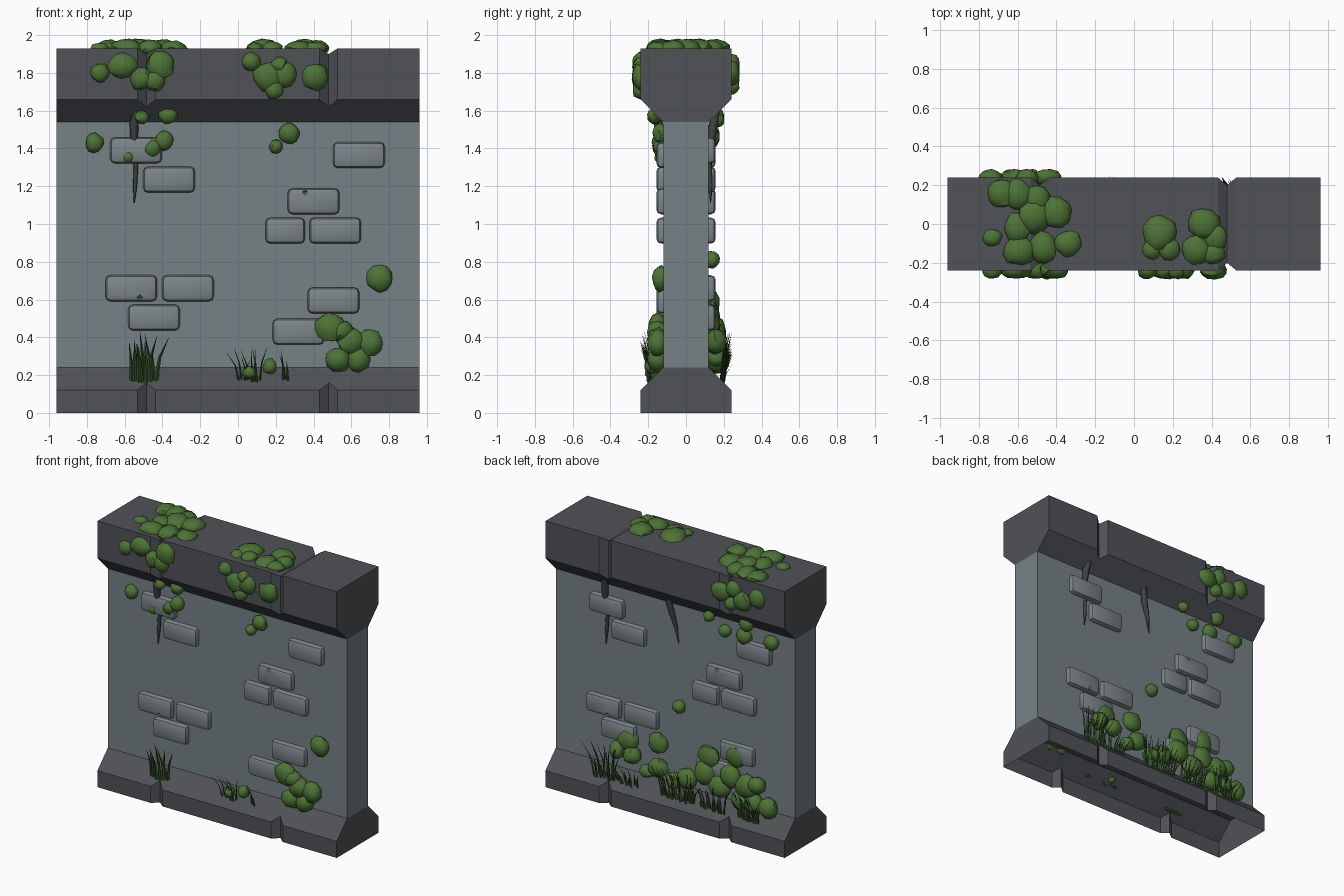
import bpy, bmesh, math, random
from mathutils import Vector, Matrix

if "Cube" in bpy.data.objects:
    bpy.data.objects.remove(bpy.data.objects["Cube"])

random.seed(4)


def mat(name, rgb):
    m = bpy.data.materials.new(name)
    m.diffuse_color = (*rgb, 1)
    m.use_nodes = True
    m.node_tree.nodes["Principled BSDF"].inputs["Base Color"].default_value = m.diffuse_color
    return m


TRIM = mat("dark trim stone", (0.08, 0.084, 0.095))
WALL = mat("wall stone", (0.18, 0.222, 0.235))
BRICK = mat("brick stone", (0.2, 0.236, 0.25))
MOSS = mat("moss green", (0.075, 0.17, 0.038))
GRASS = mat("grass green", (0.035, 0.085, 0.022))
ROOT = mat("root grey", (0.05, 0.055, 0.055))


def finish(bm, name, material, smooth=None):
    me = bpy.data.meshes.new(name)
    bm.to_mesh(me)
    bm.free()
    ob = bpy.data.objects.new(name, me)
    bpy.context.collection.objects.link(ob)
    me.materials.append(material)
    if smooth:
        bpy.ops.object.select_all(action='DESELECT')
        ob.select_set(True)
        bpy.context.view_layer.objects.active = ob
        bpy.ops.object.shade_smooth_by_angle(angle=math.radians(smooth))
    return ob


def loft(name, material, full, cut):
    """Run a half profile (y, z) along x, with V grooves at two stations."""
    stations = [(-0.96, full)]
    for c in (-0.485, 0.48):
        stations += [(c - 0.048, full), (c, cut), (c + 0.048, full)]
    stations.append((0.96, full))
    bm = bmesh.new()
    rows = []
    for x, half in stations:
        pts = half + [(-y, z) for y, z in reversed(half)]
        rows.append([bm.verts.new((x, y, z)) for y, z in pts])
    for a, b in zip(rows, rows[1:]):
        for i in range(len(a) - 1):
            bm.faces.new((a[i], a[i + 1], b[i + 1], b[i]))
    bm.faces.new(rows[0])
    bm.faces.new(rows[-1])
    bmesh.ops.recalc_face_normals(bm, faces=bm.faces)
    return finish(bm, name, material)


# Base (open underneath), slab and cap
W, T, D = 0.12, 0.24, 0.04
loft("base", TRIM, [(T, 0), (T, 0.12), (W, 0.24)],
     [(T - D, 0), (T - D, 0.12 + D), (W, 0.24)])
slab = [(W, 0.24), (W, 1.54)]
loft("wall_slab", WALL, slab, slab)
loft("cap", TRIM, [(W, 1.54), (T, 1.66), (T, 1.93)],
     [(W, 1.54), (T - D, 1.66 - D), (T - D, 1.90)])

# Raised bricks, repeated on the back by a half turn
bricks = [(-0.54, 1.39), (-0.365, 1.235), (0.64, 1.365), (0.4, 1.12),
          (0.25, 0.965), (0.515, 0.965), (-0.565, 0.66), (-0.265, 0.66),
          (-0.445, 0.505), (0.505, 0.595), (0.32, 0.43)]
bm = bmesh.new()
for s in (1, -1):
    for x, z in bricks:
        w = 0.21 if x == 0.25 else 0.274
        m = Matrix.Translation((s * x, -s * 0.115, z)) @ Matrix.Diagonal((w, 0.084, 0.138, 1))
        bmesh.ops.create_cube(bm, size=1, matrix=m)
bmesh.ops.bevel(bm, geom=bm.edges[:], offset=0.026, segments=2, profile=0.5, affect='EDGES')
brick_ob = finish(bm, "bricks", BRICK, 25)

# Chips knocked out of two bricks on each side
bm = bmesh.new()
for s in (1, -1):
    for x, z in ((0.355, 1.17), (-0.52, 0.61)):
        m = Matrix.Translation((s * x, -s * 0.165, z))
        bmesh.ops.create_cone(bm, cap_ends=True, segments=4, radius1=0.038,
                              radius2=0.004, depth=0.06,
                              matrix=m @ Matrix.Rotation(-s * math.pi / 2, 4, 'X'))
cutter = finish(bm, "chip_cutter", BRICK)
cutter.hide_render = True
mod = brick_ob.modifiers.new("chips", 'BOOLEAN')
mod.operation, mod.object, mod.solver = 'DIFFERENCE', cutter, 'EXACT'
bpy.context.view_layer.objects.active = brick_ob
bpy.ops.object.modifier_apply(modifier=mod.name)
bpy.data.objects.remove(cutter)


# Moss: lumpy flattened balls
def blob(bm, pos, r, axis, flat):
    scale = [r * random.uniform(0.92, 1.1) for _ in range(3)]
    scale[axis] = flat
    rot = Matrix.Rotation(random.uniform(0, 6.28), 4, Vector((0.3, 0.5, 0.8)).normalized())
    res = bmesh.ops.create_icosphere(bm, subdivisions=2, radius=1)
    for v in res["verts"]:
        p = rot @ (v.co * random.uniform(0.9, 1.08))
        v.co = Vector(pos) + Vector([p[i] * scale[i] for i in range(3)])


def moss(name, y, flat, spots):
    bm = bmesh.new()
    for x, z, r in spots:
        blob(bm, (x, y, z), r, 1, min(flat, r))
    finish(bm, name, MOSS, 40)


moss("cap_moss_front", -0.24, 0.045, [
    (-0.73, 1.8, .052), (-0.61, 1.84, .075), (-0.51, 1.77, .065), (-0.41, 1.84, .07),
    (-0.44, 1.76, .055), (0.07, 1.86, .055), (0.16, 1.78, .08), (0.25, 1.79, .07),
    (0.19, 1.71, .05), (0.41, 1.78, .07), (0.22, 1.84, .045)])
moss("cap_moss_back", 0.24, 0.045, [
    (-0.45, 1.8, .07), (-0.55, 1.84, .065), (-0.62, 1.77, .07),
    (-0.74, 1.82, .065), (-0.53, 1.73, .05)])
moss("ledge_moss_front", -0.165, 0.04, [
    (0.24, 1.64, .038), (-0.51, 1.565, .04), (-0.37, 1.575, .047)])
moss("ledge_moss_back", 0.165, 0.04, [(-0.3, 1.55, .038), (-0.6, 1.57, .05)])
moss("wall_moss_front", -0.135, 0.045, [
    (-0.76, 1.43, .05), (-0.58, 1.355, .033), (-0.45, 1.4, .048), (-0.39, 1.44, .052),
    (0.27, 1.48, .055), (0.2, 1.41, .04), (0.75, 0.71, .075)])
moss("wall_moss_back", 0.135, 0.045, [
    (-0.41, 1.46, .045), (-0.56, 1.46, .055), (-0.78, 1.47, .055), (-0.04, 0.81, .05),
    (0.37, 0.46, .08), (0.13, 0.5, .07), (-0.28, 0.51, .08), (-0.5, 0.57, .075)])
moss("base_moss_front", -0.15, 0.055, [
    (0.49, 0.45, .08), (0.55, 0.43, .06), (0.6, 0.38, .08), (0.7, 0.37, .075),
    (0.53, 0.28, .065), (0.64, 0.28, .065)])
moss("base_tuft_moss", -0.18, 0.04, [(0.06, 0.215, .038), (0.17, 0.245, .042)])
moss("base_moss_back", 0.16, 0.055, [
    (0.44, 0.38, .06), (0.32, 0.37, .06), (0.11, 0.34, .07), (0.2, 0.29, .05),
    (-0.02, 0.28, .06), (-0.12, 0.32, .07), (-0.26, 0.4, .08), (-0.38, 0.33, .08),
    (-0.47, 0.43, .08), (-0.6, 0.39, .085), (-0.68, 0.42, .06), (-0.55, 0.28, .075),
    (-0.66, 0.28, .07), (-0.77, 0.28, .075)])
bm = bmesh.new()
for x, y, r in [(-0.73, -.07, .05), (-0.68, .16, .075), (-0.6, .15, .08), (-0.5, .13, .075),
                (-0.52, .04, .09), (-0.4, .06, .08), (-0.6, -.02, .075), (-0.59, -.14, .085),
                (-0.47, -.12, .08), (-0.34, -.1, .07), (0.13, -.05, .085), (0.18, -.13, .06),
                (0.09, -.13, .05), (0.36, 0, .085), (0.32, -.13, .075), (0.42, -.07, .07),
                (0.41, -.15, .06)]:
    blob(bm, (x, y, 1.93), r, 2, r * 0.6)
finish(bm, "top_moss", MOSS, 40)


# Grass: thin bent three-sided blades leaning away from the wall
def tuft(bm, side, x0, x1, count, height, width):
    for i in range(count):
        x = x0 + (x1 - x0) * (i + 0.5) / count
        h = height * random.uniform(0.55, 1)
        lean = random.uniform(-0.05, 0.05) + 0.45 * (x - (x0 + x1) / 2)
        y = random.uniform(0.175, 0.2)
        rings = []
        for t, k in ((0, 1), (0.55, 0.7), (1, 0.05)):
            c = Vector((x + lean * t * t, side * (y + 0.045 * t * t), 0.16 + h * t))
            rings.append([bm.verts.new(c + Vector((dx * width * k, side * dy * width * k, 0)))
                          for dx, dy in ((-0.5, 0), (0.5, 0), (0, 0.4))])
        for a, b in zip(rings, rings[1:]):
            for j in range(3):
                bm.faces.new((a[j], a[(j + 1) % 3], b[(j + 1) % 3], b[j]))


bm = bmesh.new()
tuft(bm, -1, -0.57, -0.43, 11, 0.28, 0.024)
tuft(bm, -1, 0.0, 0.12, 9, 0.21, 0.011)
tuft(bm, -1, 0.235, 0.27, 3, 0.2, 0.013)
for x0, x1, n, h in ((0.44, 0.6, 16, 0.27), (0.25, 0.42, 12, 0.15), (-0.2, 0.06, 28, 0.26),
                     (-0.45, -0.25, 16, 0.2), (-0.72, -0.55, 16, 0.22)):
    tuft(bm, 1, x0, x1, n, h, 0.015)
bmesh.ops.recalc_face_normals(bm, faces=bm.faces)
finish(bm, "grass", GRASS)


# Roots hanging from under the cap
def root(name, pts):
    cu = bpy.data.curves.new(name, 'CURVE')
    cu.dimensions = '3D'
    cu.bevel_depth = 0.025
    cu.bevel_resolution = 1
    cu.use_fill_caps = True
    sp = cu.splines.new('POLY')
    sp.points.add(len(pts) - 1)
    for p, (x, y, z, r) in zip(sp.points, pts):
        p.co, p.radius = (x, y, z, 1), r
    ob = bpy.data.objects.new(name, cu)
    bpy.context.collection.objects.link(ob)
    cu.materials.append(ROOT)


path = [(-0.535, -0.16, 1.6, 0.8), (-0.55, -0.145, 1.53, 1), (-0.55, -0.135, 1.44, 0.8),
        (-0.54, -0.125, 1.32, 0.5), (-0.545, -0.13, 1.2, 0.45), (-0.55, -0.13, 1.11, 0.1)]
root("root_front", path)
root("root_back", [(-x, -y, z, r) for x, y, z, r in path])
root("root_back_middle", [(0.04, 0.15, 1.58, 0.9), (0.02, 0.135, 1.48, 0.9),
                          (-0.01, 0.13, 1.38, 0.55), (-0.03, 0.125, 1.26, 0.1)])
